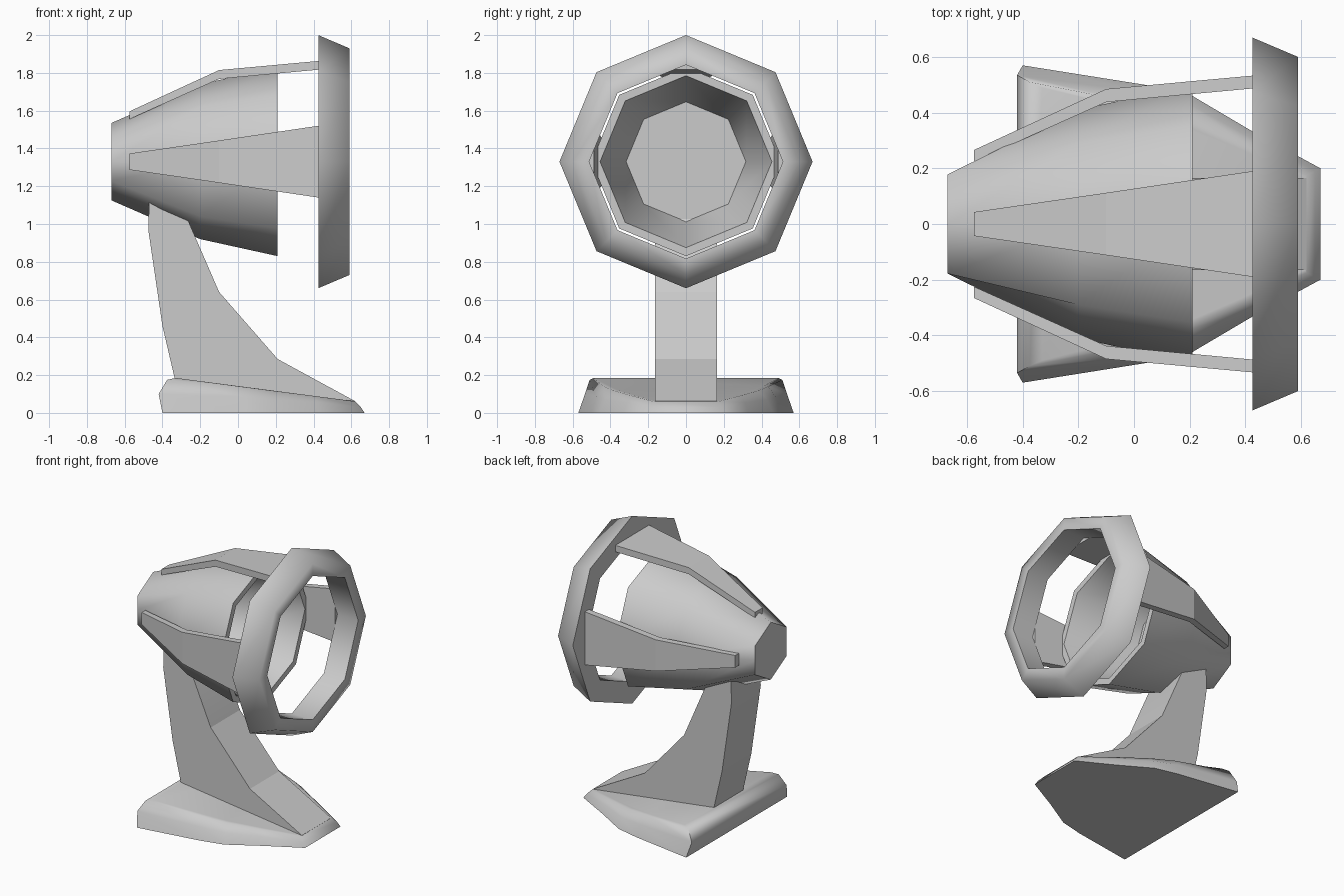
import bpy, bmesh
from math import sin, cos, pi, radians
from mathutils import Matrix

if "Cube" in bpy.data.objects:
    bpy.data.objects.remove(bpy.data.objects["Cube"])

AXIS = Matrix.Translation((0, 0, 1.33))   # head axis runs along x


def loft(name, loops, angle=50, ring=False, matrix=None):
    """Skin a list of vertex loops; cap the ends, or join last to first."""
    bm = bmesh.new()
    rows = [[bm.verts.new(p) for p in loop] for loop in loops]
    n = len(rows[0])
    pairs = list(zip(rows, rows[1:]))
    if ring:
        pairs.append((rows[-1], rows[0]))
    else:
        bm.faces.new(rows[0])
        bm.faces.new(rows[-1])
    for a, b in pairs:
        for i in range(n):
            j = (i + 1) % n
            bm.faces.new((a[i], a[j], b[j], b[i]))
    if matrix:
        bm.transform(matrix)
    bmesh.ops.recalc_face_normals(bm, faces=bm.faces)
    me = bpy.data.meshes.new(name)
    bm.to_mesh(me)
    bm.free()
    me.shade_smooth()
    me.set_sharp_from_angle(angle=radians(angle))
    ob = bpy.data.objects.new(name, me)
    bpy.context.collection.objects.link(ob)
    return ob


def octagon(x, r):
    return [(x, r * sin(k * pi / 4), r * cos(k * pi / 4)) for k in range(8)]


def mirrored(half):
    """Close a half outline (y > 0) into a symmetric loop."""
    return half + [(x, -y, z) for x, y, z in reversed(half)]


# Head shell: six-sided tail opening into a hollow octagonal bell
h, w = 0.205, 0.178
tail = [(-0.67, y, z) for y, z in ((0, h), (w, h / 2), (w, 0), (w, -h / 2),
                                   (0, -h), (-w, -h / 2), (-w, 0), (-w, h / 2))]
loft("head_shell", [tail, octagon(-0.2, 0.41), octagon(0.21, 0.5),
                    octagon(0.21, 0.455), octagon(-0.27, 0.317)], matrix=AXIS)

# Front ring
loft("front_ring", [octagon(0.425, 0.67), octagon(0.59, 0.6),
                    octagon(0.59, 0.513), octagon(0.425, 0.513)],
     angle=70, ring=True, matrix=AXIS)

# Three tapered fins joining the head to the ring
fin = [(-0.575, 0.225, 0.266, 0.043), (-0.1, 0.438, 0.485, 0.112), (0.426, 0.487, 0.533, 0.19)]
for name, turn in (("top_fin", 0), ("front_fin", 90), ("back_fin", -90)):
    loops = [[(x, -s, lo), (x, s, lo), (x, s, hi), (x, -s, hi)] for x, lo, hi, s in fin]
    loft(name, loops, angle=15, matrix=AXIS @ Matrix.Rotation(radians(turn), 4, 'X'))

# Stand: curved profile extruded across y
profile = [(-0.47, 1.13), (-0.475, 0.97), (-0.4, 0.46), (-0.33, 0.16), (0.62, 0.05),
           (0.62, 0.062), (0.21, 0.285), (-0.1, 0.64), (-0.265, 1.02), (-0.3, 1.07)]
loft("stand", [[(x, y, z) for x, z in profile] for y in (-0.165, 0.165)], angle=15)

# Base: wedge with bevelled rim, sloping down to the front
bottom = [(-0.4, 0.57, 0), (0.04, 0.5, 0), (0.21, 0.46, 0), (0.43, 0.33, 0), (0.67, 0.2, 0)]
middle = [(-0.42, 0.535, 0.1), (0.03, 0.475, 0.085), (0.2, 0.43, 0.07),
          (0.42, 0.31, 0.055), (0.65, 0.19, 0.03)]
upper = [(-0.375, 0.51, 0.175), (0.01, 0.435, 0.14), (0.18, 0.385, 0.118),
         (0.4, 0.285, 0.09), (0.62, 0.175, 0.061)]
top = [(-0.33, 0.49, 0.185), (0.0, 0.41, 0.142), (0.17, 0.36, 0.12),
       (0.39, 0.265, 0.091), (0.615, 0.165, 0.062)]
loft("base", [mirrored(l) for l in (bottom, middle, upper, top)], angle=55)
